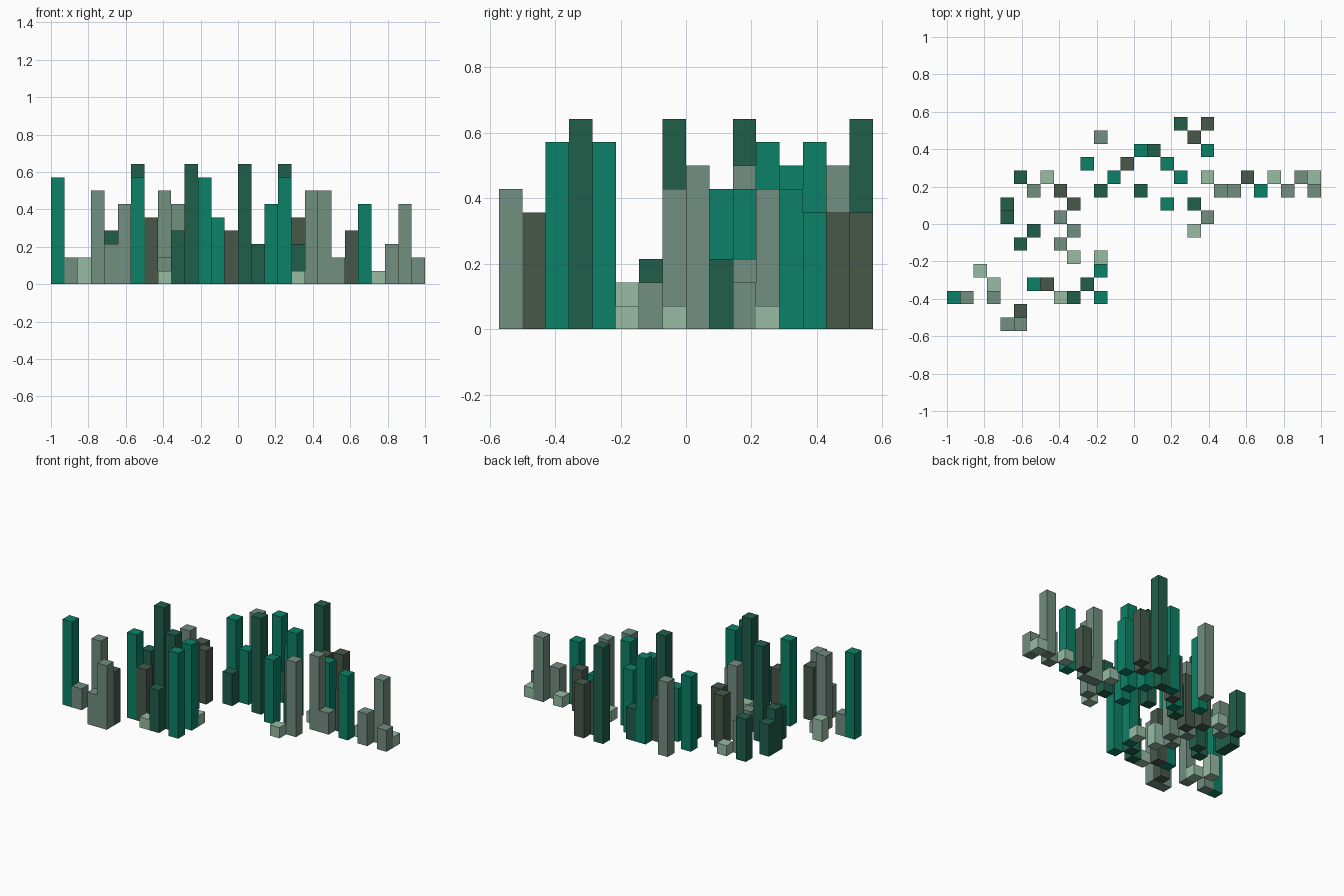
import bpy
import bmesh
from mathutils import Matrix, Vector

cube = bpy.data.objects.get("Cube")
if cube:
    bpy.data.objects.remove(cube, do_unlink=True)

COLUMNS, ROWS = 28, 16      # ground plan in square cells
CELL = 2.0 / COLUMNS


def linear(c):
    c /= 255
    return c / 12.92 if c <= 0.04045 else ((c + 0.055) / 1.055) ** 2.4


def make_material(name, rgb):
    colour = (*[linear(c) for c in rgb], 1.0)
    mat = bpy.data.materials.new(name)
    mat.use_nodes = True
    mat.diffuse_color = colour
    bsdf = mat.node_tree.nodes["Principled BSDF"]
    bsdf.inputs["Base Color"].default_value = colour
    bsdf.inputs["Roughness"].default_value = 0.8
    return mat


def build_towers(name, colour_name, rgb, towers):
    """One flat-shaded mesh of square towers, each given as (column, row, height in cells)."""
    bm = bmesh.new()
    for col, row, height in towers:
        centre = Vector((col + 0.5 - COLUMNS / 2, row + 0.5 - ROWS / 2, height / 2)) * CELL
        size = Matrix.Diagonal((CELL, CELL, height * CELL, 1.0))
        bmesh.ops.create_cube(bm, size=1.0, matrix=Matrix.Translation(centre) @ size)
    mesh = bpy.data.meshes.new(name)
    bm.to_mesh(mesh)
    bm.free()
    mesh.materials.append(make_material(colour_name, rgb))
    obj = bpy.data.objects.new(name, mesh)
    bpy.context.collection.objects.link(obj)


# Tall bright towers
build_towers("emerald_towers", "emerald green", (12, 129, 103), [
    (14, 13, 8), (19, 13, 5), (10, 12, 7), (16, 12, 6), (12, 11, 5), (17, 11, 8),
    (23, 10, 6), (16, 9, 6), (11, 4, 8), (6, 3, 8), (0, 2, 8), (11, 2, 8)])

# Dark green towers, including the tallest ones
build_towers("forest_towers", "forest green", (33, 95, 75), [
    (17, 15, 9), (15, 13, 3), (5, 11, 4), (11, 10, 3), (14, 10, 9), (4, 9, 3),
    (18, 9, 3), (4, 8, 4), (6, 7, 9), (5, 6, 3), (10, 3, 9), (9, 2, 4)])

# Grey green towers
build_towers("sage_towers", "sage grey", (114, 142, 128), [
    (11, 14, 7), (26, 11, 6), (6, 10, 3), (20, 10, 7), (21, 10, 2), (25, 10, 3),
    (27, 10, 2), (8, 8, 7), (19, 8, 7), (9, 7, 6), (8, 6, 2), (1, 2, 2),
    (3, 2, 7), (4, 0, 3), (5, 0, 6)])

# Low pale blocks
build_towers("pale_blocks", "pale green", (151, 188, 164), [
    (7, 11, 1), (19, 11, 1), (24, 11, 1), (27, 11, 1), (18, 7, 1), (9, 5, 2),
    (11, 5, 1), (2, 4, 2), (3, 3, 1), (8, 2, 1)])

# Mid-height olive towers
build_towers("olive_towers", "dark olive grey", (71, 88, 74), [
    (19, 15, 5), (18, 14, 5), (13, 12, 4), (22, 11, 4), (8, 10, 5), (9, 9, 5),
    (7, 3, 5), (5, 1, 5)])
